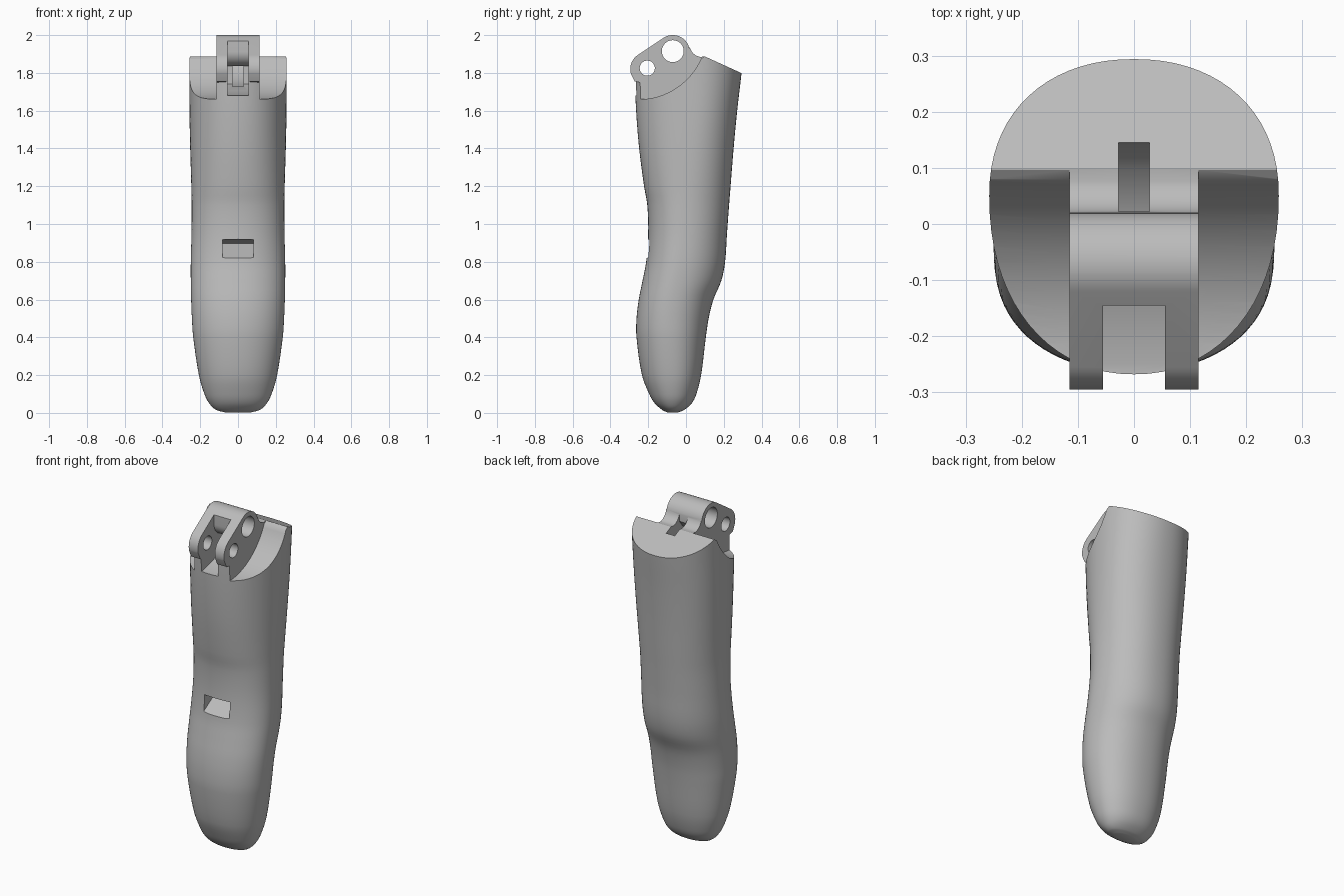
import bpy, bmesh, math
from mathutils import Vector

cube = bpy.data.objects.get("Cube")
if cube:
    bpy.data.objects.remove(cube)

grey = bpy.data.materials.new("plain grey")
grey.use_nodes = True
grey.diffuse_color = (0.5, 0.5, 0.5, 1)
grey.node_tree.nodes["Principled BSDF"].inputs["Base Color"].default_value = (0.5, 0.5, 0.5, 1)


def finish(bm, name):
    bmesh.ops.recalc_face_normals(bm, faces=bm.faces)
    mesh = bpy.data.meshes.new(name)
    bm.to_mesh(mesh)
    bm.free()
    mesh.materials.append(grey)
    ob = bpy.data.objects.new(name, mesh)
    bpy.context.collection.objects.link(ob)
    return ob


def prism(name, x0, x1, outline):
    """Extrude a (y, z) outline from x0 to x1."""
    bm = bmesh.new()
    face = bm.faces.new([bm.verts.new((x0, y, z)) for y, z in outline])
    new = bmesh.ops.extrude_face_region(bm, geom=[face])["geom"]
    bmesh.ops.translate(bm, vec=(x1 - x0, 0, 0),
                        verts=[v for v in new if isinstance(v, bmesh.types.BMVert)])
    return finish(bm, name)


def arc(y, z, r, start, end, n=20):
    return [(y + r * math.cos(math.radians(start + (end - start) * i / n)),
             z + r * math.sin(math.radians(start + (end - start) * i / n))) for i in range(n + 1)]


def combine(target, tool, operation="DIFFERENCE"):
    mod = target.modifiers.new(tool.name, "BOOLEAN")
    mod.operation, mod.object, mod.solver = operation, tool, "EXACT"
    bpy.ops.object.select_all(action="DESELECT")
    target.select_set(True)
    bpy.context.view_layer.objects.active = target
    bpy.ops.object.modifier_apply(modifier=mod.name)
    bpy.data.objects.remove(tool)


def spline(rows, steps):
    """Smooth the rows of a section list."""
    rows = [Vector(r) for r in rows]
    out = []
    for i in range(len(rows) - 1):
        a, b, c, d = rows[max(i - 1, 0)], rows[i], rows[i + 1], rows[min(i + 2, len(rows) - 1)]
        m1 = (c - a) / max(c[0] - a[0], 1e-6) * (c[0] - b[0])
        m2 = (d - b) / max(d[0] - b[0], 1e-6) * (c[0] - b[0])
        for s in range(steps):
            t = s / steps
            out.append(b * (2*t**3 - 3*t*t + 1) + m1 * (t**3 - 2*t*t + t)
                       + c * (3*t*t - 2*t**3) + m2 * (t**3 - t*t))
    return out + [rows[-1]]


# Finger body: height, front y, back y, half width, y of widest point
sections = [
    (0.003, -0.10, -0.04, 0.07, -0.07), (0.015, -0.125, -0.01, 0.115, -0.07),
    (0.05, -0.165, 0.03, 0.152, -0.07), (0.1, -0.195, 0.055, 0.178, -0.07),
    (0.2, -0.233, 0.08, 0.207, -0.07), (0.4, -0.262, 0.105, 0.237, -0.08),
    (0.5, -0.262, 0.12, 0.244, -0.08), (0.6, -0.25, 0.145, 0.248, -0.07),
    (0.7, -0.23, 0.187, 0.25, -0.05), (0.8, -0.211, 0.207, 0.25, -0.03),
    (0.95, -0.2, 0.217, 0.246, -0.01), (1.1, -0.205, 0.228, 0.245, 0.0),
    (1.2, -0.222, 0.236, 0.247, 0.01), (1.4, -0.248, 0.252, 0.253, 0.03),
    (1.6, -0.264, 0.271, 0.257, 0.045), (1.8, -0.272, 0.294, 0.258, 0.05),
    (1.95, -0.275, 0.308, 0.258, 0.05)]
SIDES = 72
bm = bmesh.new()
rings = []
for z, front, back, half, mid in spline(sections, 4):
    ring = []
    for k in range(SIDES):
        c, s = math.cos(math.tau * k / SIDES), math.sin(math.tau * k / SIDES)
        power = 2 / 2.15
        x = half * math.copysign(abs(c) ** power, c)
        y = mid + (back - mid if s > 0 else mid - front) * math.copysign(abs(s) ** power, s)
        ring.append(bm.verts.new((x, y, z)))
    rings.append(ring)
for low, high in zip(rings, rings[1:]):
    for k in range(SIDES):
        j = (k + 1) % SIDES
        bm.faces.new((low[k], low[j], high[j], high[k]))
bm.faces.new(rings[0])
bm.faces.new(rings[-1])
body = finish(bm, "finger_body")

# Sloping top face, lowered where the hinge sits
combine(body, prism("top_cut", -0.5, 0.5, [
    (-0.6, 2.3), (-0.6, 1.76), (-0.1, 1.76), (0.05, 1.882), (0.1, 1.887), (0.5, 1.705), (0.5, 2.3)]))

# Hinge block with two rounded lobes
hinge = (arc(-0.07, 1.91, 0.09, 10, 124) + arc(-0.205, 1.82, 0.09, 124, 195)
         + [(-0.272, 1.755), (-0.2, 1.74), (-0.2, 1.6), (0.06, 1.6), (0.098, 1.883)]
         + arc(0.085, 1.95, 0.066, 275, 190, 8))
combine(body, prism("hinge_block", -0.115, 0.115, hinge), "UNION")

# Scooped cheeks on both sides of the hinge
cheek = [(-0.5, 1.655), (-0.25, 1.66)] + arc(-0.25, 2.02, 0.36, -84, -24, 20) + [
    (0.101, 1.89), (0.101, 2.3), (-0.5, 2.3)]
for side in (-1, 1):
    combine(body, prism("cheek_cut", side * 0.115, side * 0.6, cheek))

# Front slot between the prongs, with a rounded inner wall
combine(body, prism("front_slot", -0.055, 0.055, [
    (-0.5, 1.68), (-0.25, 1.68), (-0.15, 1.705), (-0.07, 1.74), (-0.07, 1.837)]
    + arc(-0.07, 1.912, 0.075, -95, -180, 12) + [(-0.145, 2.3), (-0.5, 2.3)]))

# Narrow tendon channel curving up to the back
combine(body, prism("tendon_channel", -0.028, 0.028, [
    (-0.1, 1.727), (-0.02, 1.735), (0.05, 1.765), (0.1, 1.805), (0.14, 1.85), (0.155, 1.9),
    (0.155, 2.2), (0.022, 2.2), (0.022, 1.89), (-0.01, 1.85), (-0.07, 1.836), (-0.1, 1.836)]))

# Pin holes
for y, z, r in ((-0.07, 1.915, 0.058), (-0.205, 1.825, 0.04)):
    combine(body, prism("pin_hole", -0.3, 0.3, arc(y, z, r, 0, 354, 59)))

# Wedge pocket in the front
combine(body, prism("front_pocket", -0.083, 0.083, [
    (-0.4, 0.82), (-0.205, 0.82), (-0.08, 0.897), (-0.205, 0.92), (-0.4, 0.92)]))

bpy.ops.object.select_all(action="DESELECT")
body.select_set(True)
bpy.context.view_layer.objects.active = body
bpy.ops.object.shade_smooth_by_angle(angle=math.radians(30))
